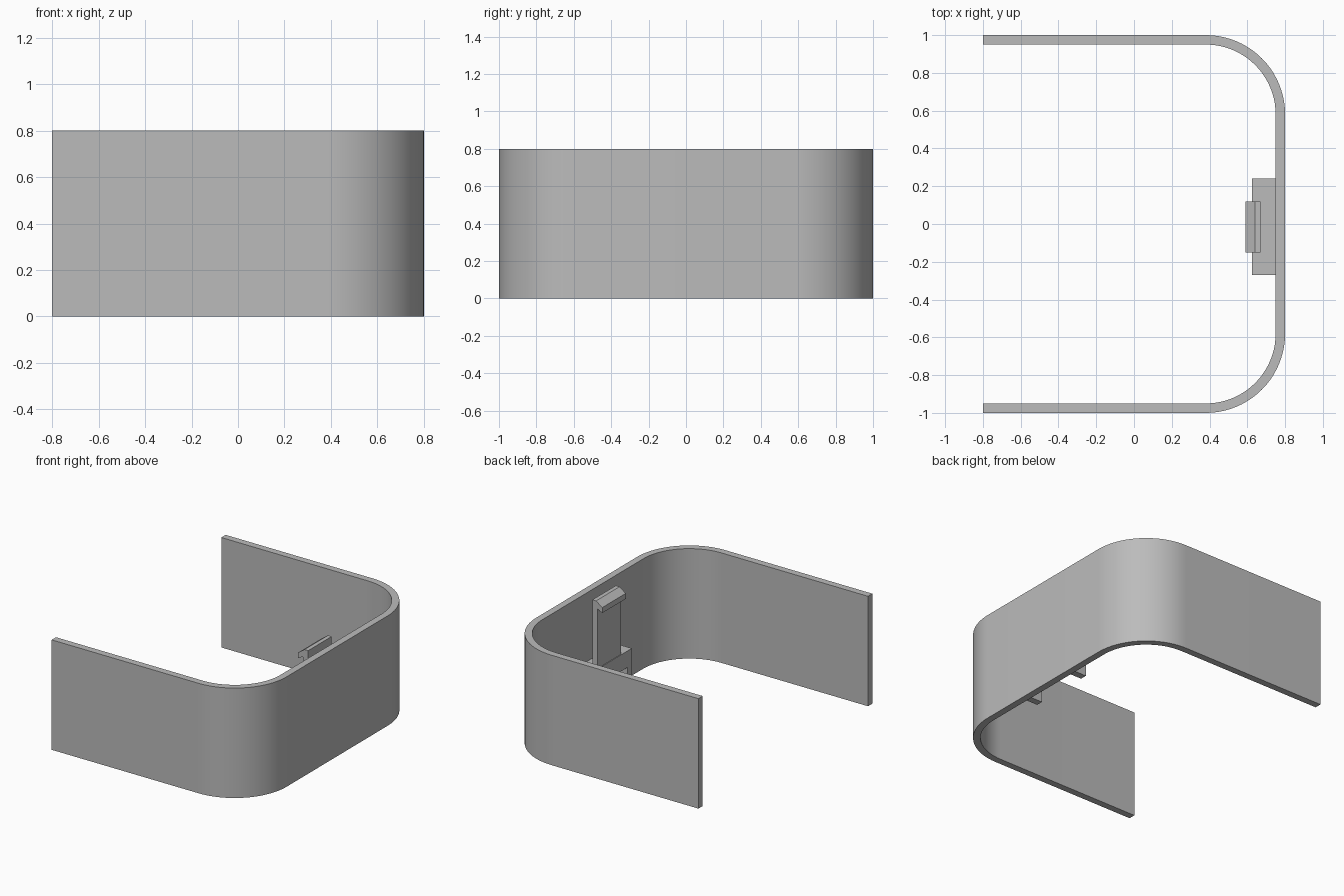
import bpy
import bmesh
from math import cos, sin, pi
from mathutils import Vector

cube = bpy.data.objects.get("Cube")
if cube:
    bpy.data.objects.remove(cube, do_unlink=True)

grey = bpy.data.materials.new("plain grey")
grey.use_nodes = True
COLOUR = (0.5, 0.5, 0.5, 1)
grey.diffuse_color = COLOUR
grey.node_tree.nodes["Principled BSDF"].inputs["Base Color"].default_value = COLOUR


def extrude_profile(name, points, offset, smooth=False):
    """Extrude a closed 3D outline along an offset vector."""
    bm = bmesh.new()
    face = bm.faces.new([bm.verts.new(p) for p in points])
    result = bmesh.ops.extrude_face_region(bm, geom=[face], use_keep_orig=True)
    moved = [g for g in result["geom"] if isinstance(g, bmesh.types.BMVert)]
    bmesh.ops.translate(bm, verts=moved, vec=Vector(offset))
    bmesh.ops.recalc_face_normals(bm, faces=bm.faces[:])
    mesh = bpy.data.meshes.new(name)
    bm.to_mesh(mesh)
    bm.free()
    mesh.materials.append(grey)
    obj = bpy.data.objects.new(name, mesh)
    bpy.context.collection.objects.link(obj)
    if smooth:
        bpy.ops.object.select_all(action="DESELECT")
        obj.select_set(True)
        bpy.context.view_layer.objects.active = obj
        bpy.ops.object.shade_smooth_by_angle()
    return obj


def side_part(name, profile, y0, y1):
    """Part with an x-z profile that runs from y0 to y1."""
    return extrude_profile(name, [(x, y0, z) for x, z in profile], (0, y1 - y0, 0))


def box_profile(x0, x1, z0, z1):
    return [(x0, z0), (x1, z0), (x1, z1), (x0, z1)]


# Curved band: two straight sides joined by rounded corners
HALF_X, HALF_Y, HEIGHT = 0.8, 1.0, 0.8
CORNER, WALL, STEPS = 0.42, 0.05, 20


def band_line(radius):
    cx, cy = HALF_X - CORNER, HALF_Y - CORNER
    arc = [(cx + radius * sin(i / STEPS * pi / 2),
            cy + radius * cos(i / STEPS * pi / 2)) for i in range(STEPS + 1)]
    half = [(-HALF_X, cy + radius)] + arc
    return half + [(x, -y) for x, y in reversed(half)]


outline = band_line(CORNER) + band_line(CORNER - WALL)[::-1]
extrude_profile("curved_band", [(x, y, 0) for x, y in outline], (0, 0, HEIGHT), True)

# Clip: mounting block on the inner wall, with a rib below each end
INNER = HALF_X - WALL
side_part("clip_block", box_profile(0.625, INNER, 0.18, 0.30), -0.27, 0.24)
for side, y in (("front", -0.27), ("back", 0.19)):
    side_part(side + "_rib", box_profile(0.625, INNER, 0.03, 0.18), y, y + 0.05)

# Clip: upright arm ending in a chamfered hook
arm = [(0.63, 0.30), (0.67, 0.30), (0.67, 0.79), (0.64, 0.79),
       (0.59, 0.755), (0.59, 0.715), (0.63, 0.735)]
side_part("hooked_arm", arm, -0.15, 0.12)
